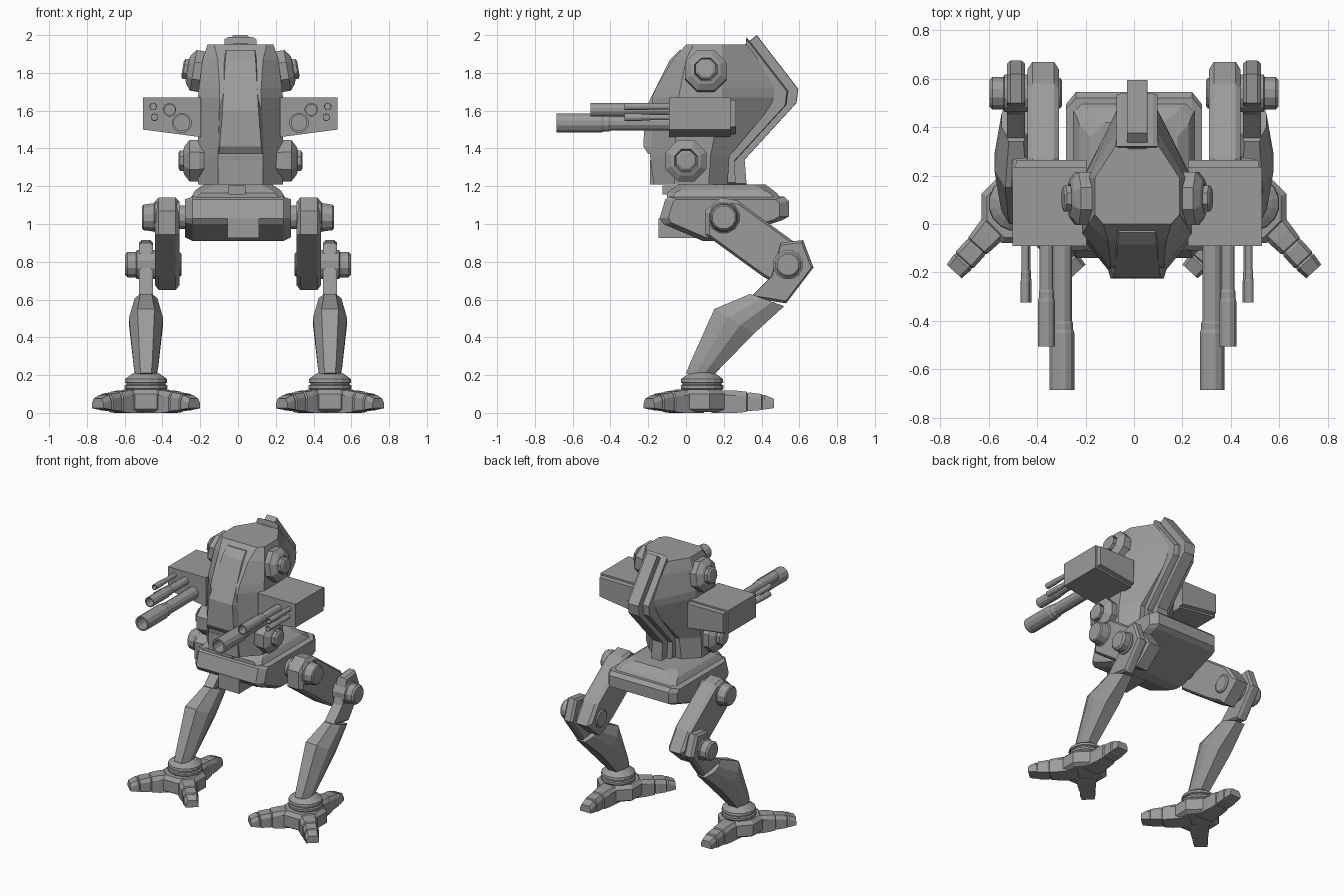
import bpy, bmesh
from math import sin, cos, pi, radians
from mathutils import Matrix, Vector

cube = bpy.data.objects.get("Cube")
if cube:
    bpy.data.objects.remove(cube, do_unlink=True)

grey = bpy.data.materials.new("hull grey")
grey.use_nodes = True
shade = (0.33, 0.33, 0.33, 1)
grey.diffuse_color = shade
grey.node_tree.nodes["Principled BSDF"].inputs["Base Color"].default_value = shade

MID = 0.013  # centre line of the torso


def make(name, bm):
    mesh = bpy.data.meshes.new(name)
    bmesh.ops.recalc_face_normals(bm, faces=bm.faces)
    bm.to_mesh(mesh)
    mesh.materials.append(grey)
    ob = bpy.data.objects.new(name, mesh)
    bpy.context.collection.objects.link(ob)


def loft(name, rings, mirror=None):
    """Skin a list of rings; optionally add a copy mirrored about x = mirror."""
    bm = bmesh.new()
    loops = [[bm.verts.new(p) for p in ring] for ring in rings]
    n = len(loops[0])
    for a, b in zip(loops, loops[1:]):
        for i in range(n):
            j = (i + 1) % n
            bm.faces.new((a[i], a[j], b[j], b[i]))
    bm.faces.new(loops[0])
    bm.faces.new(loops[-1])
    if mirror is None:
        make(name, bm)
    else:
        make("left_" + name, bm)
        for v in bm.verts:
            v.co.x = 2 * mirror - v.co.x
        make("right_" + name, bm)
    bm.free()


def prism(name, profile, x0, x1, bevel=0.015, inset=0.9, mirror=None):
    """Extrude a side profile (y, z) across x with chamfered ends."""
    cy = sum(p[0] for p in profile) / len(profile)
    cz = sum(p[1] for p in profile) / len(profile)
    stations = ((x0, inset), (x0 + bevel, 1), (x1 - bevel, 1), (x1, inset))
    loft(name, [[(x, cy + (y - cy) * s, cz + (z - cz) * s) for y, z in profile]
                for x, s in stations], mirror)


def box(name, x, y, z):
    loft(name, [[(x[0], y[0], h), (x[1], y[0], h), (x[1], y[1], h), (x[0], y[1], h)]
                for h in z])


def lathe(name, centre, axis, steps, n=12, mirror=None):
    """Turn (distance, radius) steps around an axis through centre."""
    rot = Vector(axis).to_track_quat('Z', 'Y').to_matrix()
    c = Vector(centre)
    loft(name, [[c + rot @ Vector((r * cos(2 * pi * (i + .5) / n),
                                   r * sin(2 * pi * (i + .5) / n), d))
                 for i in range(n)] for d, r in steps], mirror)


def chamfered(z, hx, y0, y1, c):
    half = [(hx - c, y0), (hx, y0 + c), (hx, y1 - c), (hx - c, y1)]
    return [(x, y, z) for x, y in half] + [(-x, y, z) for x, y in reversed(half)]


# Torso shell: height, front y / half width, side half width and y range, rear y / half width
levels = [
    (1.21, -.17, .12, .225, -.06, .12, .22, .13),
    (1.36, -.19, .12, .225, -.06, .13, .23, .12),
    (1.67, -.18, .11, .225, -.04, .19, .49, .07),
    (1.72, -.16, .11, .22, -.03, .19, .50, .07),
    (1.87, -.07, .12, .20, 0, .19, .39, .08),
    (1.95, .00, .14, .175, .04, .19, .32, .09),
]
rings = []
for z, yf, wf, w, ya, yb, yr, wr in levels:
    half = [(wf, yf), (w, ya), (w, yb), (wr, yr)]
    rings.append([(MID + x, y, z) for x, y in half] +
                 [(MID - x, y, z) for x, y in reversed(half)])
loft("torso", rings)

# Raised canopy and lower nose panel
loft("canopy", [[(MID - wo, y + .07, z), (MID - wi, y, z), (MID + wi, y, z), (MID + wo, y + .07, z)]
                for z, y, wi, wo in ((1.37, -.2, .115, .125), (1.41, -.225, .11, .13),
                                     (1.6, -.22, .095, .125), (1.87, -.085, .08, .105),
                                     (1.92, -.035, .075, .095))])
box("nose_panel", (MID - .12, MID + .12), (-.19, 0), (1.21, 1.34))

# Stepped spine down the back, ending in a fin on top
outer = [(.375, 2.0), (.595, 1.715), (.585, 1.64), (.31, 1.34), (.32, 1.21)]
inner = [(.2, 1.21), (.2, 1.33), (.42, 1.69), (.31, 1.9)]
prism("spine_fin", outer + inner + [(.31, 1.95)], MID - .042, MID + .042, .005, .99)
prism("spine_base", [(y - .055, z - .01) for y, z in outer[:-1]] + [(.26, 1.21)] + inner,
      MID - .085, MID + .085, .02, .97)

# Round side pods
for name, x, y, z, tilt in (("upper_pod", .2, .105, 1.805, .17), ("lower_pod", .22, 0, 1.335, 0)):
    lathe(name, (MID + x, y, z), (1, 0, tilt),
          [(-.04, .105), (0, .118), (.05, .118), (.075, .085), (.082, .066), (.07, .058),
           (.1, .058), (.108, .045)], 8, MID)

# Weapon boxes with a stepped rear cap
def gun_ring(y, e):
    return [(MID + .21, y, 1.46 + e), (MID + .515 - e, y, 1.50 + e),
            (MID + .515 - e, y, 1.67 - e), (MID + .21, y, 1.67 - e)]
loft("weapon_box", [gun_ring(-.09, 0), gun_ring(.235, 0), gun_ring(.235, .012),
                    gun_ring(.265, .016)], MID)

# Hollow barrels: x, z, radius, muzzle distance, sleeve start
for name, x, z, r, end, sleeve in (("heavy_barrel", .31, 1.535, .053, .685, .45),
                                   ("medium_barrel", .375, 1.605, .036, .505, .32),
                                   ("upper_light_barrel", .462, 1.622, .02, .325, .24),
                                   ("lower_light_barrel", .455, 1.565, .02, .325, .24)):
    lathe(name, (MID + x, 0, z), (0, -1, 0),
          [(.05, r * .8), (sleeve - .05, r * .8), (sleeve - .04, r * .9), (sleeve - .015, r * .9),
           (sleeve, r), (end, r), (end, r * .8), (end - .12, r * .8)], 12, MID)

# Pelvis with its turntable, keel block and front sensor
prism("pelvis", [(-.14, 1.03), (-.11, 1.13), (-.09, 1.145), (.52, 1.145), (.545, 1.12),
                 (.545, 1.04), (.51, 1.02), (.17, .91), (.09, .91), (-.12, 1.0)],
      -.28, .28, .04, .86)
loft("turntable", [chamfered(1.14, .25, -.1, .5, .03), chamfered(1.165, .235, -.1, .48, .04),
                   chamfered(1.18, .225, -.08, .46, .05), chamfered(1.21, .18, -.04, .42, .06)])
box("keel_block", (-.055, .11), (-.145, .1), (.925, 1.03))
box("front_sensor", (-.05, .04), (-.125, 0), (1.155, 1.205))

# Hips, thighs and knees
lathe("hip_joint", (0, .2, 1.035), (1, 0, 0),
      [(.25, .065), (.31, .065), (.31, .085), (.44, .085), (.445, .078), (.5, .07), (.507, .062)],
      12, 0)
prism("thigh", [(.10, 1.07), (.185, 1.14), (.27, 1.125), (.58, .9), (.67, .77),
                (.53, .65), (.41, .72), (.10, .945)], .31, .44, .02, .9, 0)
lathe("knee_joint", (0, .54, .785), (1, 0, 0),
      [(.298, .055), (.305, .065), (.44, .08), (.535, .08), (.54, .07), (.585, .07), (.597, .058)],
      12, 0)
prism("knee_bracket", [(.50, .9), (.62, .915), (.675, .77), (.53, .58), (.34, .61), (.45, .72)],
      .45, .525, .015, .92, 0)

# Faceted shins
LEG = .487
shin = []
for front, back, hw in (((0, .21), (.13, .18), .055), ((.02, .26), (.18, .235), .065),
                        ((.15, .55), (.36, .42), .09), ((.34, .63), (.52, .565), .06)):
    f, b = Vector((0, *front)), Vector((0, *back))
    half = [(.5, 0), (1, .35), (1, .65), (.55, 1)]
    shin.append([f.lerp(b, t) + Vector((LEG + s * hw * k, 0, 0))
                 for s, seq in ((1, half), (-1, half[::-1])) for k, t in seq])
loft("shin", shin, 0)

# Ankles and three-toed feet
lathe("ankle", (LEG, .085, 0), (0, 0, 1),
      [(.11, .1), (.13, .115), (.145, .115), (.15, .105), (.157, .105), (.162, .115),
       (.18, .112), (.2, .085), (.22, .05)], 16, 0)
lathe("foot_hub", (LEG, .065, 0), (0, 0, 1),
      [(.005, .13), (.02, .155), (.1, .155), (.125, .13)], 8, 0)
for name, angle in (("outer_toe", -47.7), ("inner_toe", -132.3), ("rear_toe", 90)):
    place = Matrix.Translation((LEG, .085, 0)) @ Matrix.Rotation(radians(angle), 4, 'Z')
    loft(name, [[place @ Vector((d, s * w, z)) for s, w, z in
                 ((-1, hw, z0), (1, hw, z0), (1, hw, z1 - .025), (1, hw * .7, z1),
                  (-1, hw * .7, z1), (-1, hw, z1 - .025))]
                for d, hw, z0, z1 in ((.05, .07, 0, .12), (.18, .058, 0, .118), (.235, .052, .005, .112),
                                      (.24, .046, .01, .104), (.25, .05, .01, .108),
                                      (.315, .05, .015, .1), (.32, .044, .018, .092),
                                      (.33, .048, .018, .096), (.38, .042, .025, .075))], 0)
